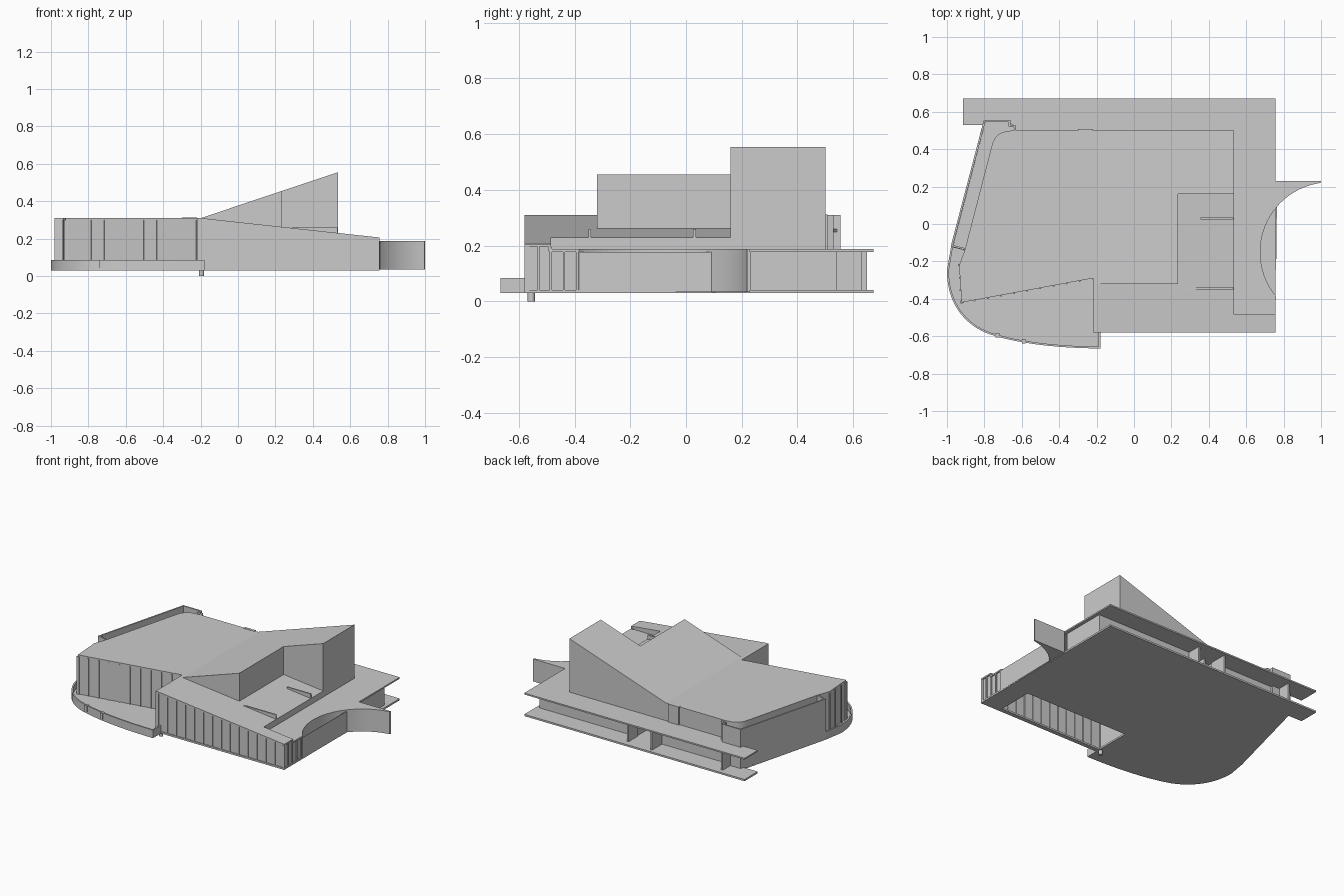
import bpy, bmesh, math
from mathutils import Vector
from mathutils.geometry import interpolate_bezier

if "Cube" in bpy.data.objects:
    bpy.data.objects.remove(bpy.data.objects["Cube"])


def val(z, x):
    return z(x) if callable(z) else z


def finish(name, bm, smooth=False):
    bmesh.ops.recalc_face_normals(bm, faces=bm.faces)
    me = bpy.data.meshes.new(name)
    bm.to_mesh(me)
    bm.free()
    ob = bpy.data.objects.new(name, me)
    bpy.context.collection.objects.link(ob)
    if smooth:
        bpy.ops.object.select_all(action='DESELECT')
        ob.select_set(True)
        bpy.context.view_layer.objects.active = ob
        bpy.ops.object.shade_smooth_by_angle(angle=math.radians(30))
    return ob


def prism(name, pts, z0, z1, smooth=False):
    """Vertical prism over an outline; heights may depend on x."""
    bm = bmesh.new()
    lo = [bm.verts.new((x, y, val(z0, x))) for x, y in pts]
    hi = [bm.verts.new((x, y, val(z1, x))) for x, y in pts]
    bm.faces.new(lo)
    bm.faces.new(hi)
    n = len(pts)
    for i in range(n):
        j = (i + 1) % n
        bm.faces.new((lo[i], lo[j], hi[j], hi[i]))
    return finish(name, bm, smooth)


def box(name, x0, x1, y0, y1, z0, z1):
    return prism(name, [(x0, y0), (x1, y0), (x1, y1), (x0, y1)], z0, z1)


def wall(name, path, t, z0, z1, smooth=False):
    """Mitred thin wall along a path, thickened to the left of travel."""
    p = [Vector(q) for q in path]
    nrm = []
    for a, b in zip(p, p[1:]):
        d = (b - a).normalized()
        nrm.append(Vector((-d.y, d.x)))
    bm = bmesh.new()
    secs = []
    for i, q in enumerate(p):
        n0, n1 = nrm[max(i - 1, 0)], nrm[min(i, len(nrm) - 1)]
        m = (n0 + n1) / (1 + n0.dot(n1))
        r = q + m * t
        secs.append([bm.verts.new(c) for c in (
            (q.x, q.y, val(z0, q.x)), (r.x, r.y, val(z0, r.x)),
            (r.x, r.y, val(z1, r.x)), (q.x, q.y, val(z1, q.x)))])
    for a, b in zip(secs, secs[1:]):
        for k in range(4):
            bm.faces.new((a[k], a[(k + 1) % 4], b[(k + 1) % 4], b[k]))
    bm.faces.new(secs[0])
    bm.faces.new(secs[-1])
    return finish(name, bm, smooth)


def glazing(name, a, b, n, z0, z1):
    """Glass sheet with evenly spaced mullions standing slightly proud."""
    wall(name + "_glass", [a, b], 0.006, z0, z1)
    a, b = Vector(a), Vector(b)
    d = (b - a).normalized()
    side = Vector((d.y, -d.x))
    for i in range(n + 1):
        c = a.lerp(b, i / n)
        wall(f"{name}_mullion_{i}", [c - d * .004 + side * .006, c + d * .004 + side * .006],
             0.018, z0, z1)


def bez(a, h1, h2, b, n):
    return [tuple(v[:2]) for v in interpolate_bezier(
        *[Vector((*q, 0)) for q in (a, h1, h2, b)], n)]


def roof(x):
    return .31 if x < -.2 else .31 - .109 * (x + .2)


def under(x):
    return roof(x) - .01


F = .042   # floor level
S = .188   # gallery roof level

# Shared curves: terrace edge and concave entrance arc
terrace = [(-.978, -.12)] + bez((-1, -.25), (-1, -.43), (-.9, -.545), (-.77, -.59), 16)
terrace += bez((-.77, -.59), (-.62, -.64), (-.4, -.665), (-.18, -.665), 12)[1:]
R = .373
a0, a1 = math.radians(98), math.radians(219)
arc = [(1.048 + R * math.cos(a0 + (a1 - a0) * i / 32),
        -.15 + R * math.sin(a0 + (a1 - a0) * i / 32)) for i in range(33)]

# Base slab with an opening behind the front glazing
prism("base_slab", terrace + [(-.18, -.56), (-.18, -.3), (.61, -.3), (.61, -.58), (.757, -.58),
      (.757, .672), (-.915, .672), (-.915, .53), (-.81, .53)], .03, F)
box("front_sill", -.18, .61, -.58, -.55, .03, F)
bm = bmesh.new()
bmesh.ops.create_cone(bm, cap_ends=True, segments=16, radius1=.013, radius2=.013, depth=.035)
bmesh.ops.translate(bm, verts=bm.verts, vec=(-.195, -.555, .0175))
finish("support_peg", bm, True)

# Terrace parapet
wall("terrace_parapet", terrace + [(-.18, -.58)], .01, F, .085, True)
for i, (x, y) in enumerate([(-.73, -.603), (-.59, -.635)]):
    box(f"parapet_post_{i}", x - .01, x + .01, y - .004, y + .02, F, .083)

# Lower gallery roof, wrapping the back and right side
prism("gallery_roof", [(-.915, .53), (-.8, .53), (-.8, .495), (.53, .495), (.53, -.485),
      (.757, -.485)] + arc[::-1] + [(1, .23), (.757, .23), (.757, .672), (-.915, .672)], S - .01, S)
tip = [q for q in arc if q[0] > .757]
prism("curved_wall_tip", tip + [(.757, .23), (1, .23)], .034, S - .01, True)
wall("curved_entrance_wall", arc, -.012, F, S - .01, True)

# Lower storey walls, with a recessed entry at the back
wall("gallery_wall", [(.735, .23), (.735, .54), (0, .54), (0, .4), (-.19, .4), (-.19, .54),
     (-.8, .54)], .01, F, S - .01)
for i, (x, y0, y1) in enumerate([(0, .53, .63), (-.19, .53, .65), (-.72, .53, .64), (-.12, .4, .54)]):
    box(f"gallery_fin_{i}", x - .006, x + .006, y0, y1, F, S - .01)

# Main roof: flat left part and sloped right part
corner = bez((-.76, .42), (-.745, .48), (-.71, .497), (-.64, .5), 10)
prism("flat_roof", [(-.2, -.285), (-.22, -.29), (-.922, -.42), (-.935, -.22), (-.905, -.14)]
      + corner + [(-.2, .5)], .3, .31)
prism("sloped_roof", [(-.2, -.58), (.757, -.58), (.757, -.485), (.535, -.485), (.535, .5),
      (-.2, .5)], under, roof)


# Two rising roof wedges
def rise(x):
    return .31 + (x + .2) * .3333


for nm, x1, y0, y1 in [("tall_wedge", .535, .16, .5), ("short_wedge", .235, -.32, .16)]:
    bm = bmesh.new()
    tri = [[bm.verts.new(c) for c in ((-.2, y, .309), (x1, y, roof(x1) - .002), (x1, y, rise(x1)))]
           for y in (y0, y1)]
    bm.faces.new(tri[0])
    bm.faces.new(tri[1])
    for k in range(3):
        j = (k + 1) % 3
        bm.faces.new((tri[0][k], tri[0][j], tri[1][j], tri[1][k]))
    finish(nm, bm)

# Small level-topped walls on the roof terrace
for i, (x, y) in enumerate([(.287, -.35), (.355, .025)]):
    prism(f"roof_terrace_wall_{i}", [(x, y), (.532, y), (.532, y + .01), (x, y + .01)],
          lambda q: roof(q) - .003, .26)

# Upper storey walls
wall("upper_back_wall_left", [(-.2, .5), (-.64, .5)], .01, .17, .3)
wall("upper_back_wall_right", [(.535, .5), (-.2, .5)], .01, .17, under)
wall("upper_right_wall", [(.757, -.485), (.535, -.485), (.535, .5)], .008, .18, under)
wall("upper_left_wall", corner[::-1] + [(-.905, -.14)], .008, F, .3, True)
box("back_wall_bay", -.3, -.22, .49, .508, .18, .312)

# Freestanding left wall with a narrow channel beside the roof
wall("left_outer_wall", [(-.63, .5), (-.635, .53), (-.66, .53), (-.66, .555), (-.803, .555),
     (-.98, -.12), (-.908, -.138)], .01, F, .31)
prism("left_channel_floor", [(-.97, -.125), (-.905, -.14)] + corner
      + [(-.64, .525), (-.665, .545), (-.795, .545)], .25, .26)

# Glazed fronts
glazing("left_front", (-.922, -.42), (-.22, -.29), 10, F, .3)
glazing("left_side", (-.935, -.22), (-.922, -.42), 3, F, .3)
glazing("left_corner", (-.905, -.14), (-.935, -.22), 1, F, .3)
glazing("right_front", (-.2, -.574), (.75, -.574), 14, F, under)
glazing("right_side", (.75, -.574), (.75, -.485), 2, F, .195)
glazing("right_side_low", (.75, -.485), (.75, -.39), 2, F, S - .01)
box("dividing_wall", -.22, -.2, -.58, -.285, .03, .31)
